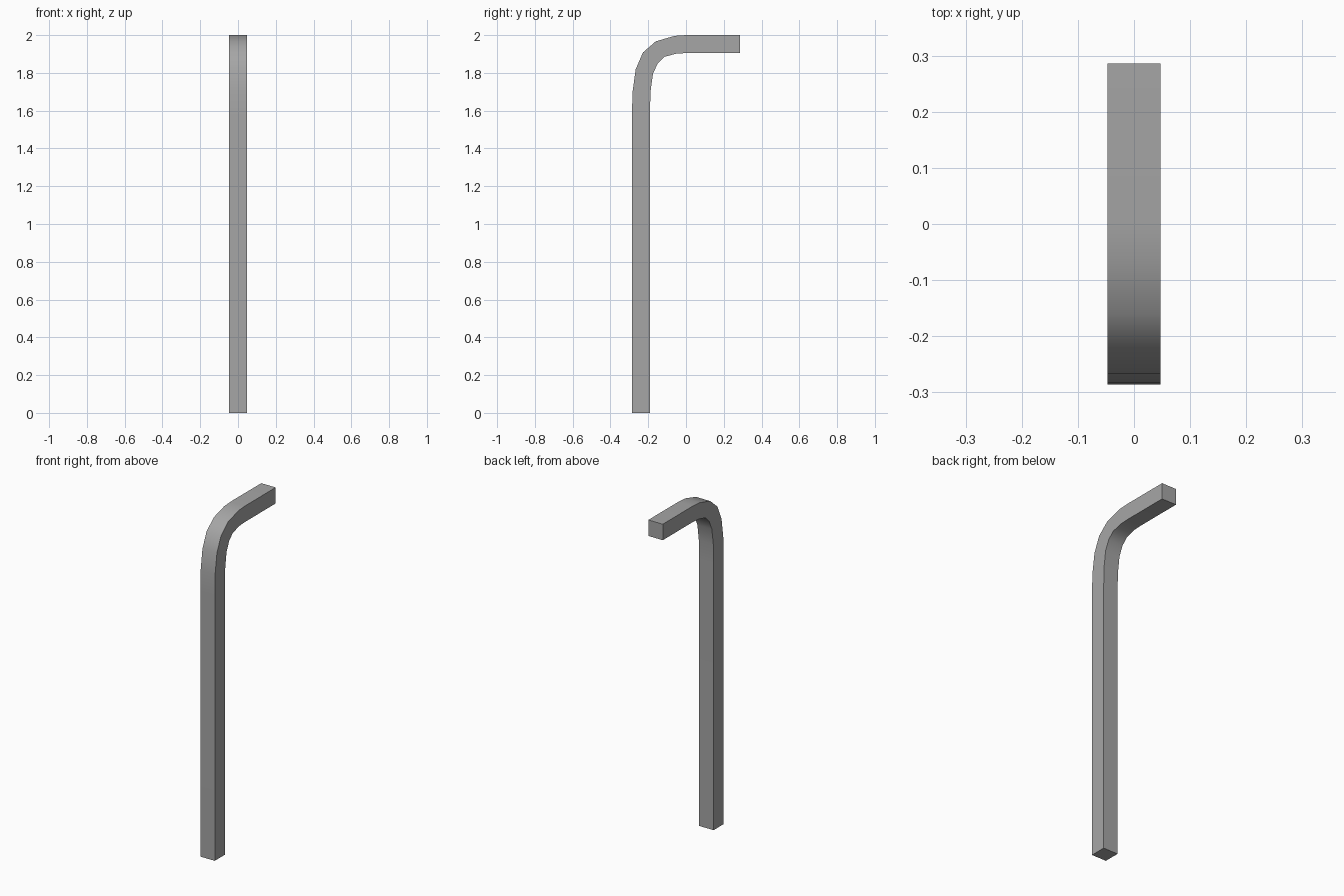
import bpy
import bmesh
import math

cube = bpy.data.objects.get("Cube")
if cube:
    bpy.data.objects.remove(cube, do_unlink=True)

HALF = 0.0475  # half the width of the square bar

# Plain grey metal
metal = bpy.data.materials.new("grey_metal")
metal.use_nodes = True
grey = (0.38, 0.38, 0.38, 1)
metal.diffuse_color = grey
metal.node_tree.nodes["Principled BSDF"].inputs["Base Color"].default_value = grey

# Outer and inner edge of the bar as (y, z), from the foot round the bend to the tip
outer = [(-0.286, 0), (-0.286, 1.58), (-0.283, 1.70), (-0.266, 1.82), (-0.228, 1.908),
         (-0.16, 1.967), (-0.06, 1.996), (0, 2), (0.286, 2)]
inner = [(-0.191, 0), (-0.191, 1.58), (-0.188, 1.70), (-0.175, 1.795), (-0.15, 1.85),
         (-0.115, 1.885), (-0.05, 1.902), (0, 1.905), (0.286, 1.905)]

# Sweep a square section along the bend
bm = bmesh.new()
rings = []
for (yo, zo), (yi, zi) in zip(outer, inner):
    corners = [(-HALF, yo, zo), (HALF, yo, zo), (HALF, yi, zi), (-HALF, yi, zi)]
    rings.append([bm.verts.new(c) for c in corners])
for a, b in zip(rings, rings[1:]):
    for i in range(4):
        j = (i + 1) % 4
        bm.faces.new((a[i], a[j], b[j], b[i]))
bm.faces.new(rings[0])
bm.faces.new(rings[-1])
bmesh.ops.recalc_face_normals(bm, faces=bm.faces)

mesh = bpy.data.meshes.new("bent_bar")
bm.to_mesh(mesh)
bm.free()
mesh.materials.append(metal)
bar = bpy.data.objects.new("bent_bar", mesh)
bpy.context.collection.objects.link(bar)

# Smooth bend, sharp corners
bpy.ops.object.select_all(action="DESELECT")
bar.select_set(True)
bpy.context.view_layer.objects.active = bar
bpy.ops.object.shade_smooth_by_angle(angle=math.radians(40))
